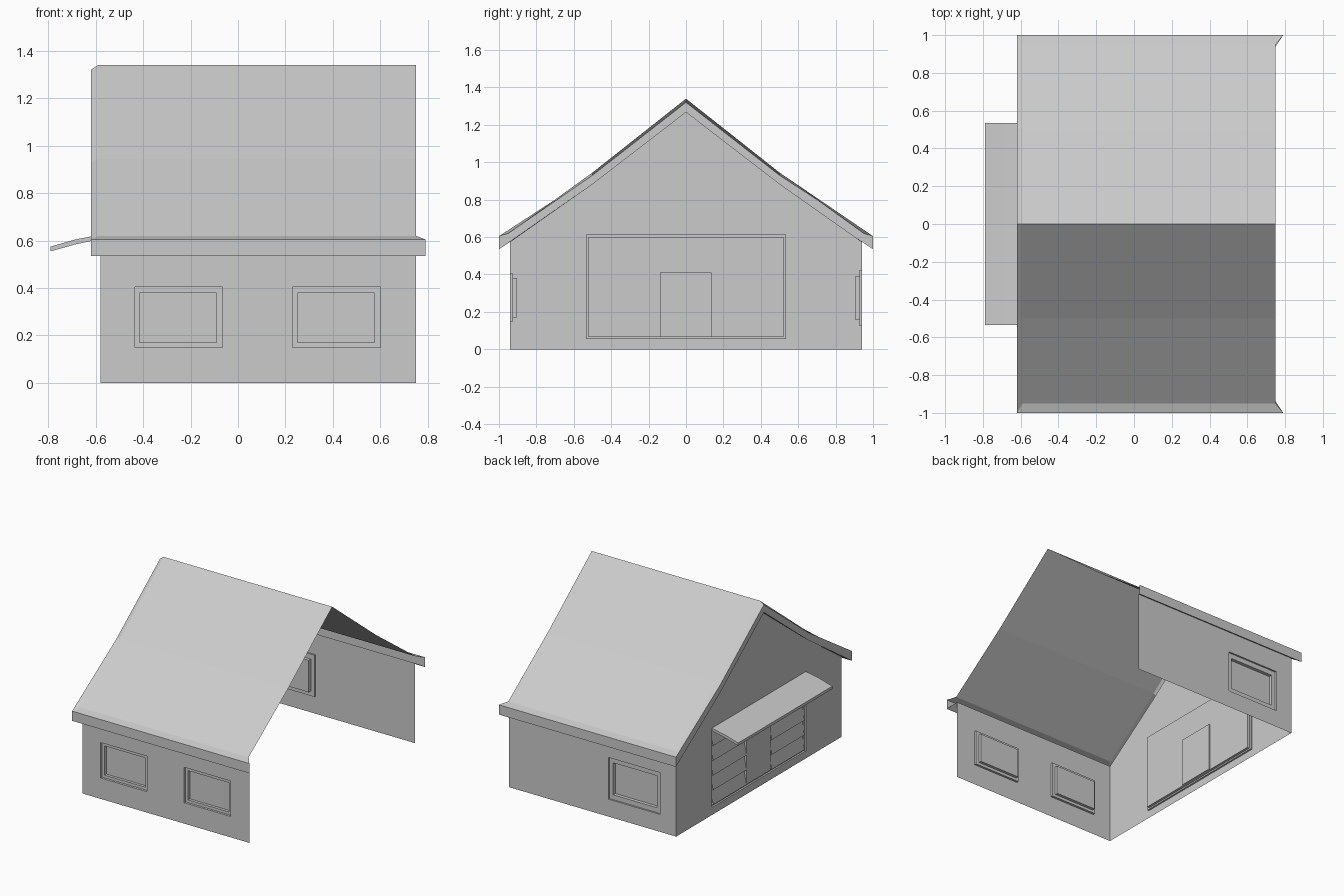
import bpy, bmesh
from mathutils import Matrix

if "Cube" in bpy.data.objects:
    bpy.data.objects.remove(bpy.data.objects["Cube"])

WALL_L, WALL_R, WALL_Y = -0.58, 0.75, 0.94


def finish(name, bm):
    bmesh.ops.remove_doubles(bm, verts=bm.verts, dist=0.0005)
    bmesh.ops.recalc_face_normals(bm, faces=bm.faces)
    me = bpy.data.meshes.new(name)
    bm.to_mesh(me)
    bm.free()
    ob = bpy.data.objects.new(name, me)
    bpy.context.collection.objects.link(ob)
    return ob


def loft(bm, rows, closed=False):
    rings = [[bm.verts.new(p) for p in r] for r in rows]
    for a, b in zip(rings, rings[1:]):
        n = len(a)
        for i in range(n if closed else n - 1):
            j = (i + 1) % n
            bm.faces.new((a[i], a[j], b[j], b[i]))
    return rings


def rect(u0, u1, z0, z1):
    return [(u0, z0), (u1, z0), (u1, z1), (u0, z1)]


def wall(name, outline, holes, place):
    """Flat wall sheet with openings; place maps (u, z, inward depth) to 3D."""
    bm = bmesh.new()
    edges = []
    for loop in [outline] + holes:
        vs = [bm.verts.new(place(u, z, 0)) for u, z in loop]
        edges += [bm.edges.new((vs[i], vs[(i + 1) % len(vs)])) for i in range(len(vs))]
    bmesh.ops.triangle_fill(bm, edges=edges, use_beauty=True, use_dissolve=False)
    finish(name, bm)


def recess(name, outer, inner, d1, d2, place):
    """Stepped frame pushed into the wall and closed with a pane."""
    bm = bmesh.new()
    rows = [[place(u, z, d) for u, z in r]
            for r, d in ((outer, 0), (outer, d1), (inner, d1), (inner, d2))]
    rings = loft(bm, rows, closed=True)
    bm.faces.new(rings[-1])
    finish(name, bm)


def box(name, lo, hi):
    bm = bmesh.new()
    size = [b - a for a, b in zip(lo, hi)]
    mid = [(a + b) / 2 for a, b in zip(lo, hi)]
    bmesh.ops.create_cube(bm, size=1, matrix=Matrix.Translation(mid) @ Matrix.Diagonal((*size, 1)))
    return finish(name, bm)


def front(u, z, d):
    return (u, -WALL_Y + d, z)


def back(u, z, d):
    return (u, WALL_Y - d, z)


def gable(u, z, d):
    return (WALL_L + d, u, z)


# Long walls and their windows
side = rect(WALL_L, WALL_R, 0, 0.575)
front_windows = [(-0.435, -0.065), (0.23, 0.60)]
wall("front_wall", side, [rect(a, b, 0.15, 0.405) for a, b in front_windows], front)
for a, b in front_windows:
    recess("front_window", rect(a, b, 0.15, 0.405),
           rect(a + 0.02, b - 0.025, 0.17, 0.38), 0.016, 0.036, front)
wall("back_wall", side, [rect(-0.45, -0.04, 0.125, 0.425)], back)
recess("back_window", rect(-0.45, -0.04, 0.125, 0.425),
       rect(-0.42, -0.07, 0.16, 0.39), 0.012, 0.036, back)

# Gable wall with the wide shop opening
opening = rect(-0.535, 0.535, 0.055, 0.615)
outline = [(-0.94, 0), (0.94, 0), (0.94, 0.575), (0.5, 0.885), (0, 1.27), (-0.5, 0.885), (-0.94, 0.575)]
wall("gable_wall", outline, [opening], gable)
recess("shop_opening", opening, rect(-0.52, 0.52, 0.065, 0.60), 0.012, 0.03, gable)
box("door", (-0.575, -0.14, 0.065), (-0.54, 0.135, 0.41))

# Sloping slats either side of the door
for y0, y1 in ((-0.52, -0.145), (0.14, 0.52)):
    bm = bmesh.new()
    rows = []
    for i in range(5):
        z = 0.068 + i * 0.106
        rows += [[(WALL_L, y, z) for y in (y0, y1)],
                 [(WALL_L + 0.022, y, z + 0.106) for y in (y0, y1)]]
    loft(bm, rows)
    finish("slats", bm)

# Awning: thin sloping sheet
bm = bmesh.new()
section = [(-0.58, 0.625), (-0.685, 0.605), (-0.79, 0.575),
           (-0.79, 0.555), (-0.685, 0.584), (-0.58, 0.607)]
rings = loft(bm, [[(x, y, z) for x, z in section] for y in (-0.535, 0.535)], closed=True)
for r in rings:
    bm.faces.new(r)
finish("awning", bm)


# Roof: two kinked slopes, open on the right side
def mirrored(half):
    return [(x, -y, z) for x, y, z in reversed(half[1:])] + half


top = mirrored([(-0.59, 0, 1.34), (-0.59, 0.5, 0.945), (-0.59, 0.95, 0.62), (WALL_R, 0.95, 0.62)])
bm = bmesh.new()
ridge_line = top[1:-1]
loft(bm, [ridge_line, [(WALL_R, y, z) for _, y, z in ridge_line]])
finish("roof_slopes", bm)

# Edge trim: sloped lip, fascia and soffit along the rake and both eaves
bm = bmesh.new()
loft(bm, [
    top,
    mirrored([(-0.62, 0, 1.32), (-0.62, 0.5, 0.93), (-0.62, 1, 0.605), (0.79, 1, 0.605)]),
    mirrored([(-0.62, 0, 1.265), (-0.62, 0.5, 0.875), (-0.62, 1, 0.535), (0.79, 1, 0.535)]),
    mirrored([(-0.58, 0, 1.27), (-0.58, 0.5, 0.885), (-0.58, 0.94, 0.575), (WALL_R, 0.94, 0.575)]),
])
finish("roof_trim", bm)
